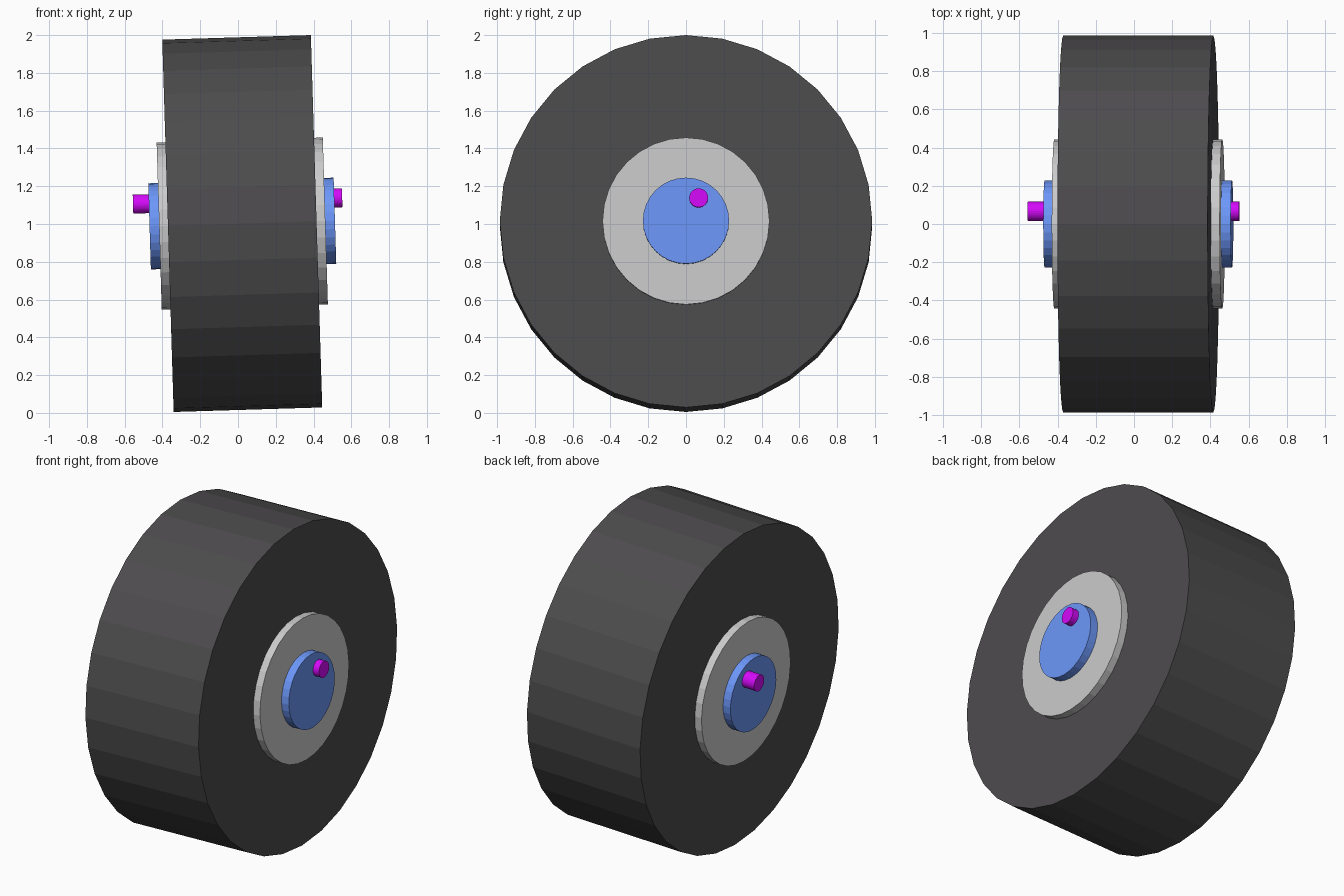
import bpy
from math import radians
from mathutils import Matrix, Vector

if "Cube" in bpy.data.objects:
    bpy.data.objects.remove(bpy.data.objects["Cube"])

# Shared axle frame: wheel axis along x, leaning slightly
LEAN = Matrix.Rotation(radians(-1.75), 4, 'Y')
CENTRE = Matrix.Translation((0.0225, 0, 1.0025))
ALONG_X = Matrix.Rotation(radians(90), 4, 'Y')


def disc(name, radius, half_width, color=None, offset=(0, 0, 0)):
    """Flat-shaded cylinder along the leaning axle."""
    bpy.ops.mesh.primitive_cylinder_add(vertices=32, radius=radius,
                                        depth=2 * half_width)
    ob = bpy.context.object
    ob.name = name
    ob.matrix_world = CENTRE @ LEAN @ Matrix.Translation(Vector(offset)) @ ALONG_X
    if color:
        mat = bpy.data.materials.new(name + "_paint")
        mat.diffuse_color = (*color, 1)
        mat.use_nodes = True
        mat.node_tree.nodes["Principled BSDF"].inputs["Base Color"].default_value = mat.diffuse_color
        ob.data.materials.append(mat)
    return ob


# Wide dark tyre
disc("tyre", 0.986, 0.3935, (0.075, 0.072, 0.075))
# Grey rim showing on both sides
disc("rim", 0.442, 0.44)
# Blue hub cap
disc("hub", 0.228, 0.491, (0.15, 0.31, 0.95))
# Off-centre crank pin through the hub
disc("pin", 0.05, 0.554, (0.66, 0.003, 0.95), (-0.021, 0.067, 0.12))
